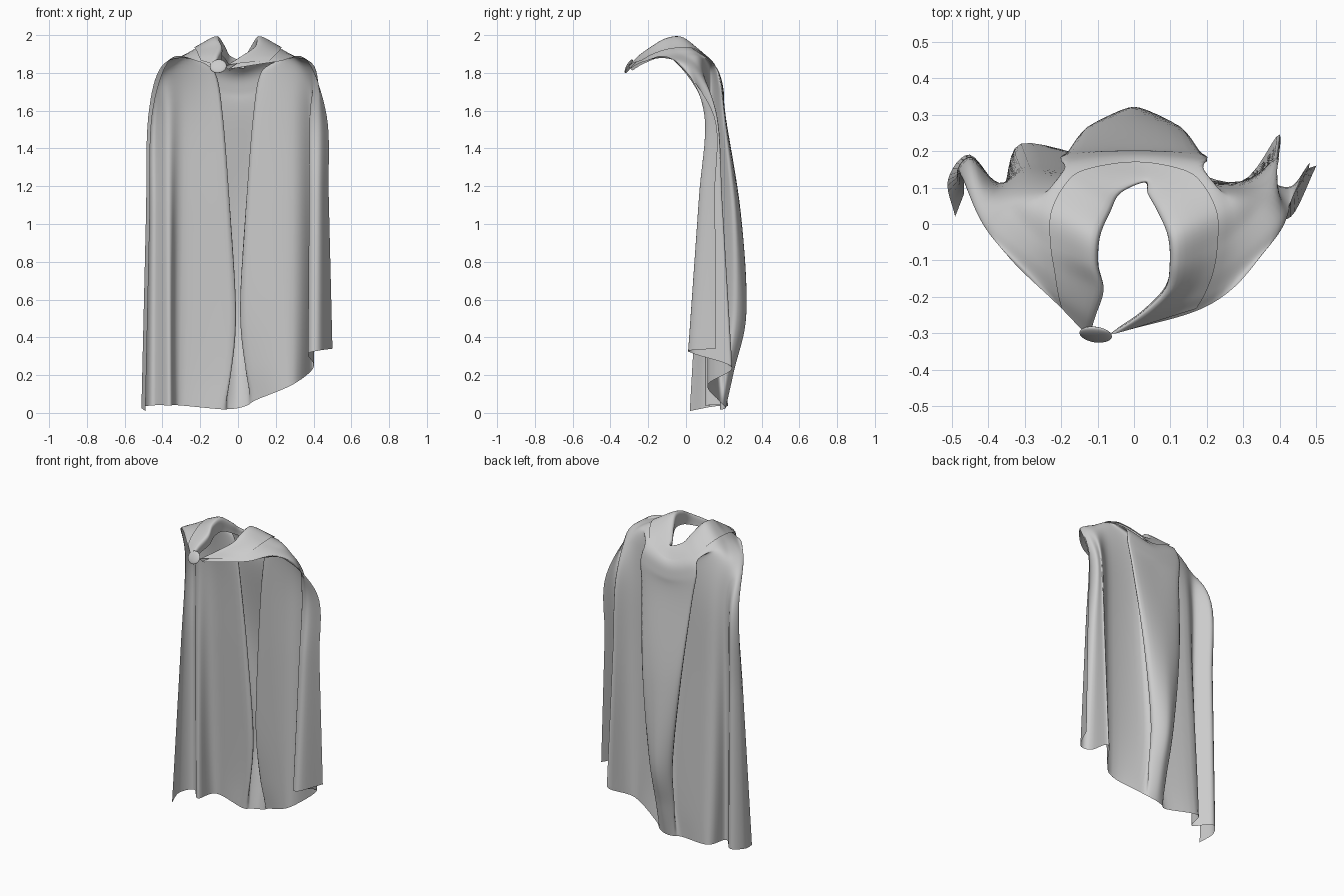
import bpy
from math import radians
from mathutils import Vector

if "Cube" in bpy.data.objects:
    bpy.data.objects.remove(bpy.data.objects["Cube"], do_unlink=True)

cloth = bpy.data.materials.new("grey cloth")
cloth.use_nodes = True
cloth.diffuse_color = (0.6, 0.6, 0.6, 1)
cloth.node_tree.nodes["Principled BSDF"].inputs["Base Color"].default_value = (0.6, 0.6, 0.6, 1)


def spline(points, steps):
    """Smooth curve passing through all points."""
    pts = [points[0] * 2 - points[1]] + points + [points[-1] * 2 - points[-2]]
    out = []
    for a, b, c, d in zip(pts, pts[1:], pts[2:], pts[3:]):
        for k in range(steps):
            t = k / steps
            out.append(b + (c - a) * (t / 2) + (a * 2 - b * 5 + c * 4 - d) * (t * t / 2)
                       + (b * 3 - a - c * 3 + d) * (t ** 3 / 2))
    return out + [points[-1]]


def loft(name, rows, across, along):
    """Skin a sheet of cloth over a few section curves."""
    fine = [spline(row, across) for row in rows]
    columns = [spline(list(col), along) for col in zip(*fine)]
    n = len(columns[0])
    verts = [p for col in columns for p in col]
    faces = [(i * n + j, i * n + j + 1, (i + 1) * n + j + 1, (i + 1) * n + j)
             for i in range(len(columns) - 1) for j in range(n - 1)]
    mesh = bpy.data.meshes.new(name)
    mesh.from_pydata(verts, [], faces)
    mesh.materials.append(cloth)
    obj = bpy.data.objects.new(name, mesh)
    bpy.context.collection.objects.link(obj)
    for face in mesh.polygons:
        face.use_smooth = True


def mirrored(half):
    """Complete a section from its left half, front edge to back centre."""
    left = [Vector(p) for p in half]
    right = [Vector((-p.x, p.y, p.z)) for p in left]
    return right + left[-2::-1]


def to_clasp(row):
    """Pull the front of a section sideways to the off-centre clasp."""
    return [p - Vector((0.09 * min(1, max(0, -10 * p.y - 2)), 0, 0)) for p in row]


# Sections of the cloak, front edge to back centre
neck = to_clasp(mirrored([
    (.04, -.3, 1.82), (.07, -.25, 1.87), (.095, -.18, 1.92), (.11, -.11, 1.96),
    (.105, -.03, 1.97), (.075, .04, 1.92), (.045, .09, 1.87), (0, .12, 1.84)]))
neck[7].x = .03
yoke = mirrored([
    (.21, -.22, 1.86), (.225, -.18, 1.88), (.24, -.12, 1.9), (.25, -.05, 1.91),
    (.25, .04, 1.91), (.21, .12, 1.87), (.15, .16, 1.83), (0, .18, 1.78)])
shoulder = mirrored([
    (.36, -.07, 1.87), (.4, -.02, 1.84), (.4, .02, 1.83), (.36, .06, 1.83),
    (.28, .09, 1.84), (.12, .13, 1.8), (.2, .18, 1.76), (0, .2, 1.7)])
chest = mirrored([(x, y, 1.57) for x, y in (
    (.455, .11), (.475, .14), (.44, .17), (.37, .11),
    (.28, .14), (.08, .13), (.18, .2), (0, .21))])
# Left side folds forward and wraps around to its edge
chest[10:] = [Vector((x, y, 1.57)) for x, y in (
    (.29, .115), (.39, .165), (.38, .115), (.43, .1), (.47, .15))]

# Slanted, pleated hem from the right edge round to the left edge
hem = [Vector(p) for p in (
    (-.49, .02, .01), (-.51, .12, .03), (-.45, .19, .04), (-.36, .1, .04),
    (-.31, .22, .04), (-.1, .18, .02), (-.05, .2, .02), (0, .21, .025),
    (.05, .2, .04), (.1, .17, .07), (.29, .115, .15), (.4, .245, .24),
    (.37, .05, .31), (.43, .02, .33), (.5, .16, .34))]


def back_pleat(t, pinch, narrow, side_depth, depth):
    """Section between chest and hem with a deep inverted pleat at the back."""
    row = [a.lerp(b, t) for a, b in zip(chest, hem)]
    mid = len(row) // 2
    for side in (-1, 1):
        row[mid + 2 * side].x -= side * pinch
        row[mid + side] += Vector((-side * narrow, side_depth, 0))
    row[mid].y += depth
    return row


loft("cloak", [neck, yoke, shoulder, chest,
               back_pleat(.33, .045, 0, .055, .08),
               back_pleat(.67, .075, .01, .06, .11),
               back_pleat(.87, .05, 0, .02, .045), hem], 6, 8)

# Folded collar lying over the yoke
lift = Vector((0, 0, .022))
inside = [Vector((p.x * .9, p.y * .95, p.z - .4 * (p.z - 1.8))) for p in neck]
crest = [p + lift for p in neck]
outer = [p.lerp(q, .85) + lift * .6 for p, q in zip(neck, yoke)]
loft("collar", [inside, crest, outer], 6, 6)

# Round clasp at the throat
bpy.ops.mesh.primitive_uv_sphere_add(segments=24, ring_count=12, radius=.045,
                                     location=(-.105, -.303, 1.835),
                                     rotation=(radians(62), 0, radians(-8)))
clasp = bpy.context.object
clasp.name = "clasp"
clasp.scale = (1, .9, .25)
clasp.data.materials.append(cloth)
bpy.ops.object.shade_smooth()
